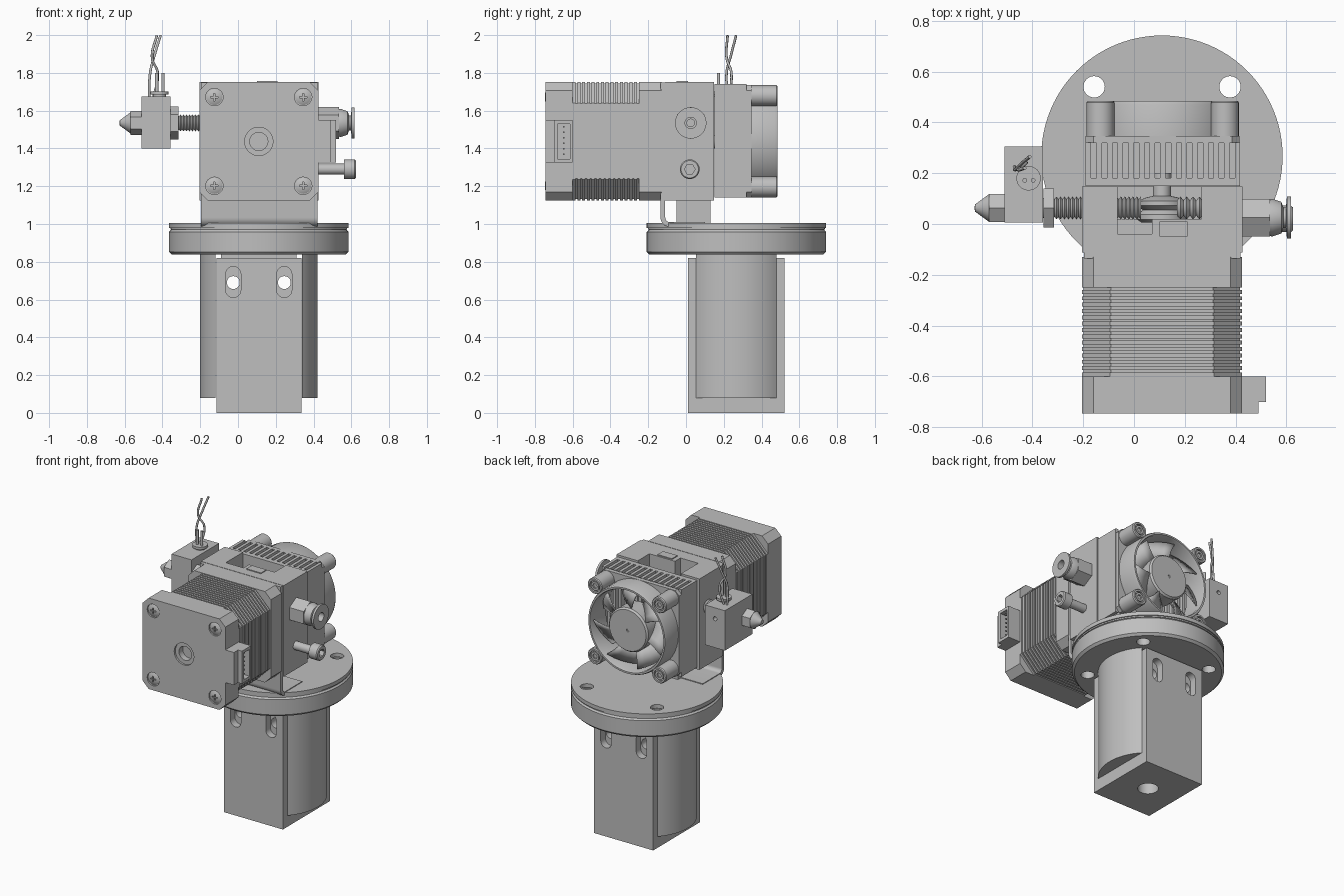
import bpy, bmesh, math
from mathutils import Vector

if "Cube" in bpy.data.objects:
    bpy.data.objects.remove(bpy.data.objects["Cube"])

grey = bpy.data.materials.new("plain grey")
grey.use_nodes = True
grey.diffuse_color = (0.52, 0.52, 0.52, 1)
grey.node_tree.nodes["Principled BSDF"].inputs["Base Color"].default_value = grey.diffuse_color

CX, CZ, DY = 0.11, 1.437, 0.267      # motor axis and base centre
MAP = {"x": lambda u, v, w: (w, u, v), "y": lambda u, v, w: (u, w, v), "z": lambda u, v, w: (u, v, w)}


def finish(name, bm, smooth=True):
    bmesh.ops.remove_doubles(bm, verts=bm.verts, dist=1e-5)
    bmesh.ops.recalc_face_normals(bm, faces=bm.faces)
    me = bpy.data.meshes.new(name)
    bm.to_mesh(me)
    bm.free()
    me.materials.append(grey)
    ob = bpy.data.objects.new(name, me)
    bpy.context.collection.objects.link(ob)
    if smooth:
        activate(ob)
        bpy.ops.object.shade_smooth_by_angle(angle=math.radians(32))
    return ob


def activate(ob):
    bpy.ops.object.select_all(action="DESELECT")
    ob.select_set(True)
    bpy.context.view_layer.objects.active = ob


def prism(name, pts, axis, a, b):
    """Extrude a 2D outline along an axis."""
    bm = bmesh.new()
    lo, hi = ([bm.verts.new(MAP[axis](u, v, w)) for u, v in pts] for w in (a, b))
    n = len(pts)
    bm.faces.new(lo)
    bm.faces.new(hi)
    for i in range(n):
        bm.faces.new((lo[i], lo[(i + 1) % n], hi[(i + 1) % n], hi[i]))
    return finish(name, bm)


def rect(u0, u1, v0, v1, c=0):
    if not c:
        return [(u0, v0), (u1, v0), (u1, v1), (u0, v1)]
    return [(u0 + c, v0), (u1 - c, v0), (u1, v0 + c), (u1, v1 - c),
            (u1 - c, v1), (u0 + c, v1), (u0, v1 - c), (u0, v0 + c)]


def box(name, x0, x1, y0, y1, z0, z1):
    return prism(name, rect(x0, x1, y0, y1), "z", z0, z1)


def arc(cu, cv, r, a0, a1, n):
    return [(cu + r * math.cos(math.radians(a0 + (a1 - a0) * i / n)),
             cv + r * math.sin(math.radians(a0 + (a1 - a0) * i / n))) for i in range(n + 1)]


def cyl(name, cu, cv, r, axis, a, b, n=32):
    return prism(name, arc(cu, cv, r, 0, 360, n)[:-1], axis, a, b)


def lathe(name, prof, axis, cu, cv, n=40, closed=False):
    """Spin (radius, height) points about an axis."""
    bm = bmesh.new()
    rings = [[bm.verts.new(MAP[axis](u, v, h)) for u, v in arc(cu, cv, max(r, 1e-7), 0, 360, n)[:-1]]
             for r, h in prof]
    for k in range(len(rings) if closed else len(rings) - 1):
        p, q = rings[k], rings[(k + 1) % len(rings)]
        for i in range(n):
            bm.faces.new((p[i], p[(i + 1) % n], q[(i + 1) % n], q[i]))
    return finish(name, bm)


def cut(ob, *cutters):
    for c in cutters:
        c.hide_render = True
        m = ob.modifiers.new("cut", "BOOLEAN")
        m.operation, m.solver, m.object = "DIFFERENCE", "EXACT", c
        activate(ob)
        bpy.ops.object.modifier_apply(modifier=m.name)
        bpy.data.objects.remove(c)
    activate(ob)
    bpy.ops.object.shade_smooth_by_angle(angle=math.radians(32))


def thread(name, x0, x1, r, depth, pitch, y, z):
    prof, x = [(0, x0)], x0
    while x < x1 - 1e-4:
        prof += [(r - depth, x), (r, x + pitch / 2)]
        x += pitch
    lathe(name, prof + [(r - depth, x1), (0, x1)], "x", y, z, 24)


# Handle: square post with rounded sides, slots and a bottom bore
post = box("handle_post", CX - .225, CX + .225, .01, .522, 0, .82)
cutters = [cyl("bore", CX, DY, .065, "z", -.1, .35)]
for x in (-.025, .245):
    cutters.append(cyl("pin_hole", x, .69, .034, "y", -.1, .7, 24))
    slot = arc(x, .735, .04, 0, 180, 10) + arc(x, .65, .04, 180, 360, 10)
    cutters += [prism("slot", slot, "y", -.1, .06), prism("slot", slot, "y", .472, .7)]
cut(post, *cutters)
for side, turn in (("left", 0), ("right", 180)):
    prism(side + "_handle_side", arc(CX, DY, .312, turn - 43, turn + 43, 20), "z", .08, .85)
box("handle_neck", CX - .2, CX + .2, .055, .475, .81, .85)

# Round base: thick flange with a thin plate above
flange = lathe("base_flange", [(0, .838), (.46, .838), (.475, .853), (.475, .958), (.46, .973), (0, .973)],
               "z", CX, DY, 96)
plate = cyl("base_plate", CX, DY, .475, "z", .979, 1.005, 96)
lathe("base_seam", [(.44, .97), (.468, .97), (.468, .982), (.44, .982)], "z", CX, DY, 96, True)
for ob in (flange, plate):
    cut(ob, *[cyl("bolt_hole", x, y, .042, "z", .7, 1.2) for x in (-.157, .378) for y in (0, .54)])

# Bent mounting bracket and the support foot
bend = arc(-.085, 1.035, .05, 180, 270, 8)
inner = arc(-.085, 1.035, .025, 270, 180, 8)
prism("mounting_bracket", [(-.135, 1.75)] + bend + [(.1, .985), (.1, 1.01)] + inner + [(-.11, 1.75)],
      "x", -.197, .42)
box("support_foot", -.03, .25, -.05, .13, 1, 1.13)

# Stepper motor: end caps, stacked laminations and face details
rear = prism("motor_rear_cap", rect(-.205, .425, 1.125, 1.752, .045), "y", -.745, -.6)
cut(rear, cyl("shaft_recess", CX, CZ, .075, "y", -.8, -.732), cyl("shaft_bore", CX, CZ, .048, "y", -.8, -.69),
    *[cyl("screw_recess", CX + i * .235, CZ + j * .235, .046, "y", -.8, -.735) for i in (-1, 1) for j in (-1, 1)])
prism("motor_front_cap", rect(-.205, .425, 1.125, 1.752, .045), "y", -.25, -.13)
prism("motor_core", rect(-.198, .418, 1.132, 1.745, .108), "y", -.61, -.24)
for i in range(14):
    y = -.6 + i * .025
    prism("motor_lamination", rect(-.205, .425, 1.125, 1.752, .111), "y", y, y + .0155)
for i in (-1, 1):
    for j in (-1, 1):
        u, v = CX + i * .235, CZ + j * .235
        screw = lathe("motor_screw", [(0, -.747), (.025, -.745), (.042, -.736), (.042, -.72), (0, -.72)], "y", u, v, 24)
        cut(screw, box("cross_slot", u - .02, u + .02, -.8, -.735, v - .004, v + .004),
            box("cross_slot", u - .004, u + .004, -.8, -.735, v - .02, v + .02))
socket = prism("motor_connector", [(.4, -.745), (.49, -.745), (.49, -.7), (.52, -.7), (.52, -.6), (.4, -.6)],
               "z", 1.325, 1.55)
cut(socket, box("socket_opening", .45, .6, -.68, -.615, 1.345, 1.53))
for i in range(6):
    z = 1.365 + i * .029
    box("connector_pin", .44, .505, -.652, -.644, z, z + .008)

# Drive housing with a top pocket and the drive gear inside
housing = box("drive_housing", -.205, .427, -.112, .147, 1.125, 1.752)
cut(housing, box("pocket", -.065, .265, .02, .3, 1.3, 1.9), box("pocket_step", -.065, .07, -.04, .1, 1.4, 1.9))
box("top_tab", .1, .21, -.05, .01, 1.74, 1.758)
lathe("drive_gear", [(0, .005), (.08, .005), (.098, .018), (.098, .038), (.075, .055), (.098, .072),
                     (.098, .09), (.06, .105), (.035, .11), (.035, .2), (0, .2)], "y", CX, CZ, 40)
thread("tension_spring", .17, .27, .045, .015, .025, .063, 1.535)

# Hot end: threaded tube, nut, heater block and nozzle
thread("threaded_tube", -.36, .02, .045, .01, .0158, .063, 1.535)
prism("lock_nut", arc(.063, 1.535, .088, 30, 390, 6)[:-1], "x", -.357, -.315)
block = box("heater_block", -.51, -.358, .005, .305, 1.4, 1.675)
cut(block, cyl("clamp_hole", -.435, 1.6, .014, "y", .2, .4, 16))
prism("nozzle_hex", arc(.063, 1.535, .064, 30, 390, 6)[:-1], "x", -.57, -.5)
lathe("nozzle_tip", [(0, -.56), (.055, -.56), (.055, -.57), (.014, -.626), (0, -.628)], "x", .063, 1.535, 32)
lathe("heater_cartridge", [(0, 1.66), (.035, 1.66), (.035, 1.685), (.048, 1.685), (.048, 1.702), (0, 1.702)],
      "z", -.415, .18, 32)
for x in (-.43, -.397):
    cyl("cartridge_lead", x, .172, .009, "z", 1.69, 1.8, 12)


def wire(name, pts):
    cu = bpy.data.curves.new(name, "CURVE")
    cu.dimensions, cu.bevel_depth, cu.bevel_resolution = "3D", .007, 2
    cu.use_fill_caps = True
    sp = cu.splines.new("BEZIER")
    sp.bezier_points.add(len(pts) - 1)
    for p, co in zip(sp.bezier_points, pts):
        p.co = co
        p.handle_left_type = p.handle_right_type = "AUTO"
    cu.materials.append(grey)
    bpy.context.collection.objects.link(bpy.data.objects.new(name, cu))


wire("sensor_wire_a", [(-.47, .225, 1.66), (-.465, .215, 1.8), (-.44, .24, 1.9), (-.41, .265, 1.998)])
wire("sensor_wire_b", [(-.45, .225, 1.66), (-.425, .24, 1.8), (-.455, .215, 1.88), (-.43, .22, 1.998)])

# Filament fitting and tension screw
prism("fitting_hex", arc(.025, 1.535, .085, 30, 390, 6)[:-1], "x", .42, .535)
lathe("fitting_collar", [(.02, .5), (.068, .5), (.074, .545), (.062, .58), (.04, .588), (.04, .598),
                         (.083, .602), (.083, .617), (.03, .617), (.03, .56), (.02, .56)], "x", .025, 1.535, 40, True)
cyl("tension_screw_shaft", .02, 1.29, .029, "x", .4, .57)
head = lathe("tension_screw_head", [(0, .56), (.052, .56), (.052, .618), (.046, .625), (0, .625)], "x", .02, 1.29)
cut(head, prism("hex_socket", arc(.02, 1.29, .028, 0, 360, 6)[:-1], "x", .59, .7))

# Heat sink with vertical fins
box("heat_sink_base", -.19, .418, .15, .182, 1.14, 1.74)
for i in range(15):
    x = -.19 + i * .0419
    box("heat_sink_fin", x, x + .0214, .175, .32, 1.14, 1.74)

# Cooling fan: plate, ring, corner posts, hub and blades
FZ = 1.438
mount = prism("fan_plate", rect(-.19, .416, 1.14, 1.737, .03), "y", .318, .347)
cut(mount, cyl("fan_opening", CX + .003, FZ, .275, "y", .2, .5, 64))
lathe("fan_ring", [(.275, .33), (.298, .33), (.298, .47), (.292, .485), (.28, .485), (.275, .475)],
      "y", CX + .003, FZ, 64, True)
for i in (-1, 1):
    for j in (-1, 1):
        u, v = CX + .003 + i * .245, FZ + j * .242
        lathe("fan_post", [(0, .34), (.055, .34), (.055, .478), (.05, .485), (.038, .485), (.038, .47), (0, .47)],
              "y", u, v, 24)
        screw = lathe("fan_screw", [(0, .46), (.03, .46), (.03, .482), (0, .482)], "y", u, v, 24)
        cut(screw, prism("hex_socket", arc(u, v, .017, 0, 360, 6)[:-1], "y", .472, .6))
lathe("fan_hub", [(0, .345), (.15, .345), (.15, .462), (.14, .474), (.01, .474), (.008, .468), (0, .468)],
      "y", CX + .003, FZ, 48)
for k in range(7):
    bm = bmesh.new()
    rows = []
    for s in range(5):
        t, row = s / 4, []
        for r in (.145, .205, .265):
            a = math.tau * k / 7 + .75 * t + (r - .145) * 1.2
            row.append(bm.verts.new(Vector((CX + .003 + r * math.cos(a), .36 + .1 * t, FZ + r * math.sin(a)))))
        rows.append(row)
    for p, q in zip(rows, rows[1:]):
        for i in range(2):
            bm.faces.new((p[i], p[i + 1], q[i + 1], q[i]))
    blade = finish("fan_blade", bm)
    blade.modifiers.new("thickness", "SOLIDIFY").thickness = .008
for k in range(3):
    a = math.radians(90 + 120 * k)
    strut = box("fan_strut", .1, .28, -.006, .006, -.012, .012)
    strut.rotation_euler = (0, -a, 0)
    strut.location = (CX + .003, .335, FZ)
